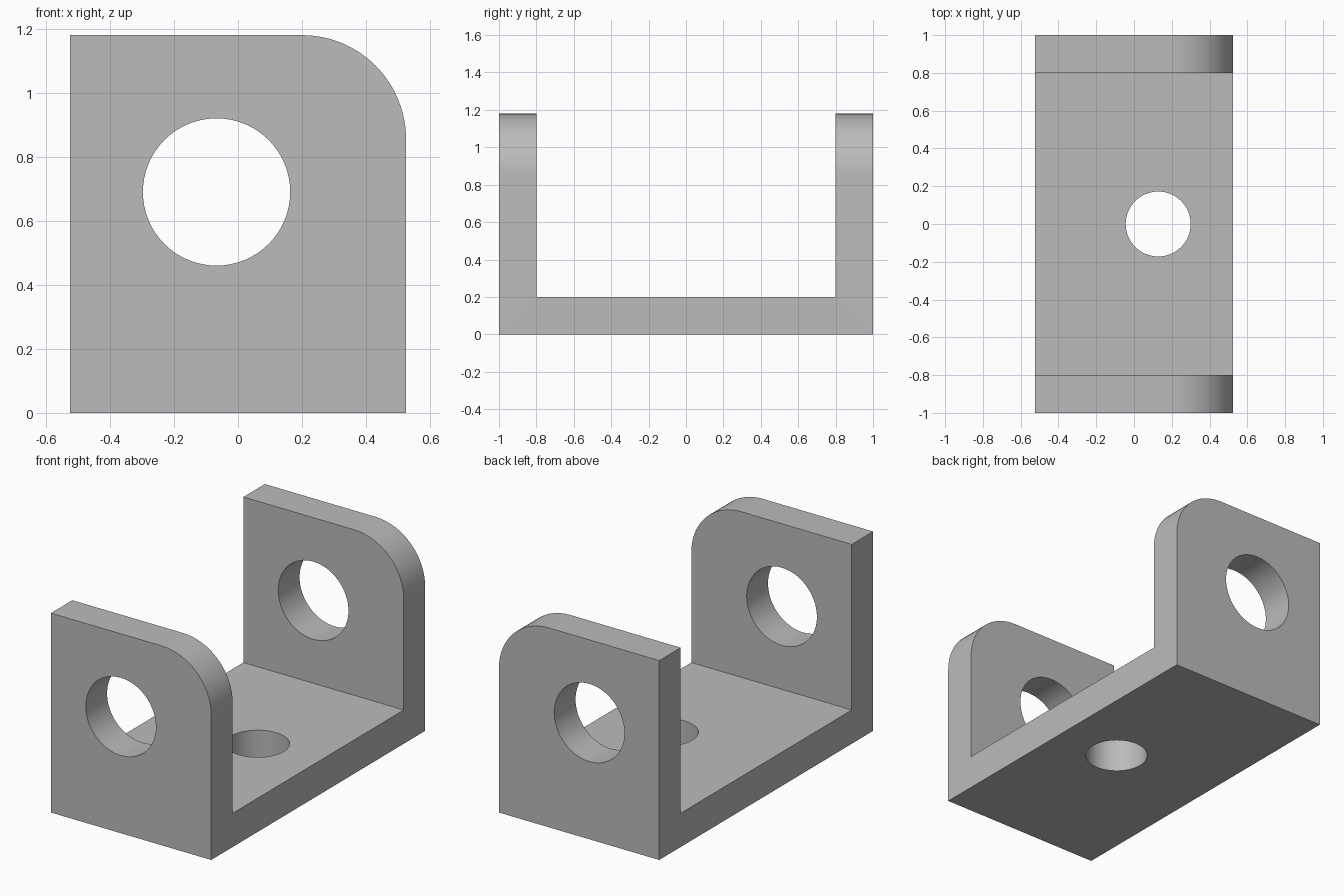
import bpy, bmesh, math

if "Cube" in bpy.data.objects:
    bpy.data.objects.remove(bpy.data.objects["Cube"], do_unlink=True)

HALF_WIDTH, HALF_LENGTH, HEIGHT = 0.525, 1.0, 1.18
WALL, CORNER_RADIUS = 0.2, 0.325

steel = bpy.data.materials.new("plain grey")
steel.use_nodes = True
GREY = (0.5, 0.5, 0.5, 1)
steel.diffuse_color = GREY
steel.node_tree.nodes["Principled BSDF"].inputs["Base Color"].default_value = GREY

# U-shaped bracket: side profile extruded across the width
inner = HALF_LENGTH - WALL
profile = [(-HALF_LENGTH, 0), (HALF_LENGTH, 0), (HALF_LENGTH, HEIGHT), (inner, HEIGHT),
           (inner, WALL), (-inner, WALL), (-inner, HEIGHT), (-HALF_LENGTH, HEIGHT)]
bm = bmesh.new()
face = bm.faces.new([bm.verts.new((-HALF_WIDTH, y, z)) for y, z in profile])
side = bmesh.ops.extrude_face_region(bm, geom=[face])["geom"]
bmesh.ops.translate(bm, vec=(2 * HALF_WIDTH, 0, 0),
                    verts=[g for g in side if isinstance(g, bmesh.types.BMVert)])
bmesh.ops.recalc_face_normals(bm, faces=bm.faces[:])

# Rounded upper corner on the left edge of both lugs
corners = [e for e in bm.edges
           if all(v.co.x > 0 and v.co.z > HEIGHT - 0.01 for v in e.verts)]
bmesh.ops.bevel(bm, geom=corners, offset=CORNER_RADIUS, offset_type='OFFSET',
                segments=16, profile=0.5, affect='EDGES')
mesh = bpy.data.meshes.new("bracket")
bm.to_mesh(mesh)
bm.free()
mesh.materials.append(steel)
bracket = bpy.data.objects.new("bracket", mesh)
bpy.context.collection.objects.link(bracket)


def drill(name, radius, depth, location, rotation=(0, 0, 0)):
    """Cut a round hole through the bracket."""
    bpy.ops.mesh.primitive_cylinder_add(vertices=64, radius=radius, depth=depth,
                                        location=location, rotation=rotation)
    cutter = bpy.context.object
    cutter.name = name
    cutter.hide_render = True
    cutter.data.materials.append(steel)
    bpy.context.view_layer.objects.active = bracket
    cut = bracket.modifiers.new(name, 'BOOLEAN')
    cut.operation, cut.solver, cut.object = 'DIFFERENCE', 'EXACT', cutter
    bpy.ops.object.modifier_apply(modifier=cut.name)
    bpy.data.objects.remove(cutter, do_unlink=True)


# Pin holes through both lugs and a mounting hole in the base
drill("pin_holes", 0.23, 3, (-0.067, 0, 0.69), (math.pi / 2, 0, 0))
drill("mounting_hole", 0.172, 1, (0.128, 0, 0.1))

bpy.ops.object.select_all(action='DESELECT')
bracket.select_set(True)
bpy.context.view_layer.objects.active = bracket
bpy.ops.object.shade_smooth_by_angle(angle=math.radians(30))
